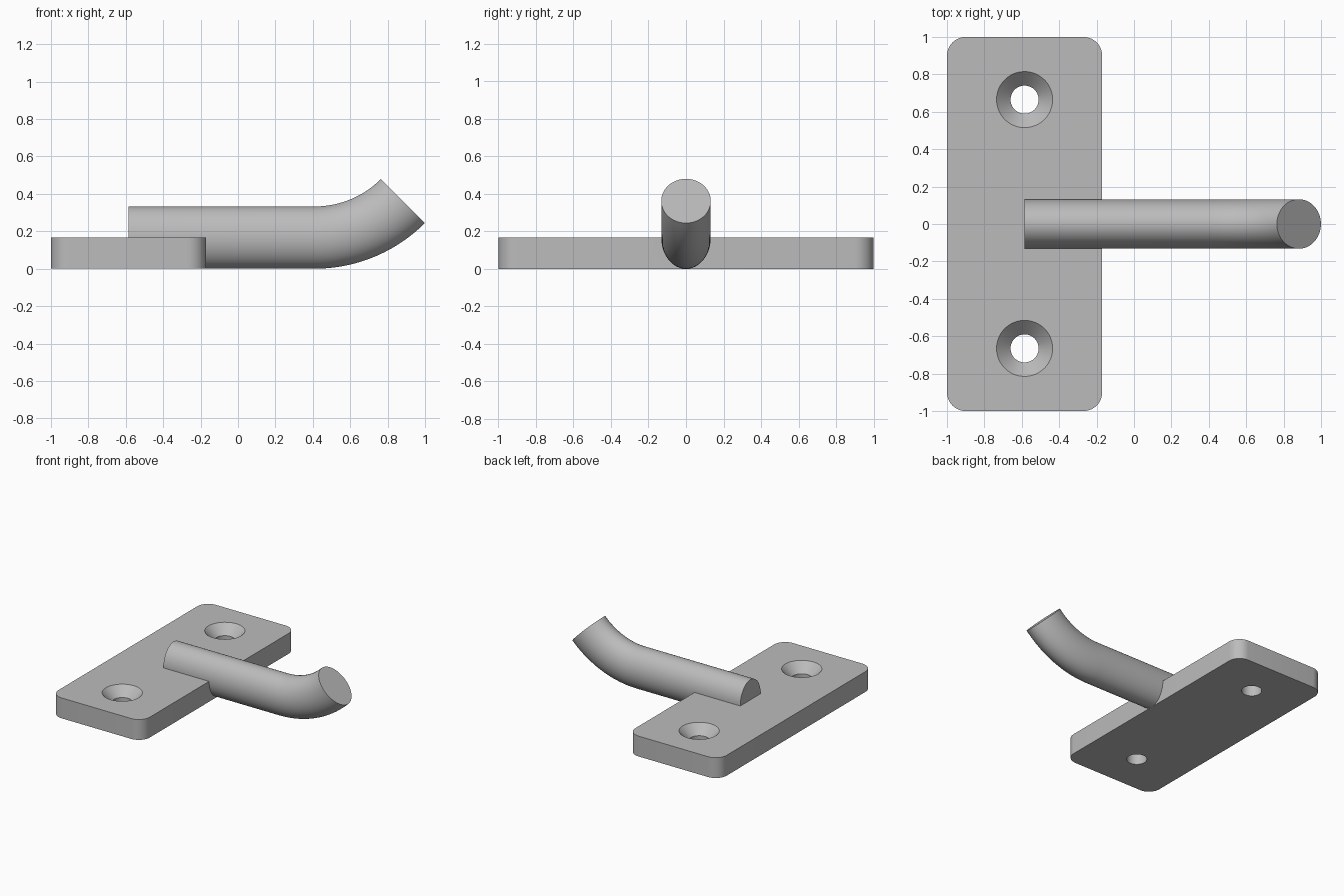
import bpy, bmesh
from math import sin, cos, pi, radians

cube = bpy.data.objects.get("Cube")
if cube:
    bpy.data.objects.remove(cube, do_unlink=True)

# Dimensions
THICK = 0.167
X_BACK, X_FRONT = -1.0, -0.17
X_MID = (X_BACK + X_FRONT) / 2
CORNER = 0.1
HOLE_Y, HOLE_R, SINK_R = 0.665, 0.075, 0.15
ROD_Y, ROD_Z = 0.132, 0.1665
BEND_R, BEND_X = 0.667, 0.41

steel = bpy.data.materials.new("grey steel")
steel.use_nodes = True
steel.diffuse_color = (0.5, 0.5, 0.5, 1)
steel.node_tree.nodes["Principled BSDF"].inputs["Base Color"].default_value = (0.5, 0.5, 0.5, 1)


def make_object(name, bm):
    bmesh.ops.recalc_face_normals(bm, faces=bm.faces)
    mesh = bpy.data.meshes.new(name)
    bm.to_mesh(mesh)
    bm.free()
    mesh.materials.append(steel)
    obj = bpy.data.objects.new(name, mesh)
    bpy.context.collection.objects.link(obj)
    return obj


def skin(bm, rings):
    """Join closed rings of points into a capped tube."""
    loops = [[bm.verts.new(p) for p in ring] for ring in rings]
    for a, b in zip(loops, loops[1:]):
        for i in range(len(a)):
            j = (i + 1) % len(a)
            bm.faces.new((a[i], a[j], b[j], b[i]))
    bm.faces.new(loops[0])
    bm.faces.new(loops[-1])


def combine(target, tool, operation):
    mod = target.modifiers.new(operation.title(), 'BOOLEAN')
    mod.operation = operation
    mod.solver = 'EXACT'
    mod.object = tool
    bpy.context.view_layer.objects.active = target
    bpy.ops.object.modifier_apply(modifier=mod.name)
    bpy.data.objects.remove(tool, do_unlink=True)


# Mounting plate: rounded rectangle
bm = bmesh.new()
corners = ((X_BACK, -1), (X_FRONT, -1), (X_FRONT, 1), (X_BACK, 1))
skin(bm, [[(x, y, z) for x, y in corners] for z in (0, THICK)])
upright = [e for e in bm.edges if abs(e.verts[0].co.z - e.verts[1].co.z) > 0.1]
bmesh.ops.bevel(bm, geom=upright, offset=CORNER, segments=10, profile=0.5, affect='EDGES')
bracket = make_object("hook_bracket", bm)

# Rod: oval bar running straight, then bending upward
bm = bmesh.new()
stations = [(X_MID, ROD_Z, 0.0)]
for i in range(25):
    a = radians(45) * i / 24
    stations.append((BEND_X + BEND_R * sin(a), ROD_Z + BEND_R * (1 - cos(a)), a))
rings = []
for x, z, a in stations:
    ring = []
    for k in range(64):
        t = 2 * pi * (k + 0.5) / 64
        h = ROD_Z * sin(t)
        ring.append((x - h * sin(a), ROD_Y * cos(t), z + h * cos(a)))
    rings.append(ring)
skin(bm, rings)
rod = make_object("rod", bm)
combine(bracket, rod, 'UNION')

# Countersunk screw holes
for side in (-1, 1):
    bm = bmesh.new()
    depth = SINK_R - HOLE_R
    profile = ((HOLE_R, -0.05), (HOLE_R, THICK - depth),
               (SINK_R, THICK), (SINK_R, THICK + 0.05))
    skin(bm, [[(X_MID + r * cos(2 * pi * k / 48), side * HOLE_Y + r * sin(2 * pi * k / 48), z)
               for k in range(48)] for r, z in profile])
    cutter = make_object("screw_hole", bm)
    cutter.hide_render = True
    combine(bracket, cutter, 'DIFFERENCE')

# Smooth curved walls, crisp edges
bpy.ops.object.select_all(action='DESELECT')
bracket.select_set(True)
bpy.context.view_layer.objects.active = bracket
bpy.ops.object.shade_smooth_by_angle(angle=radians(30))
